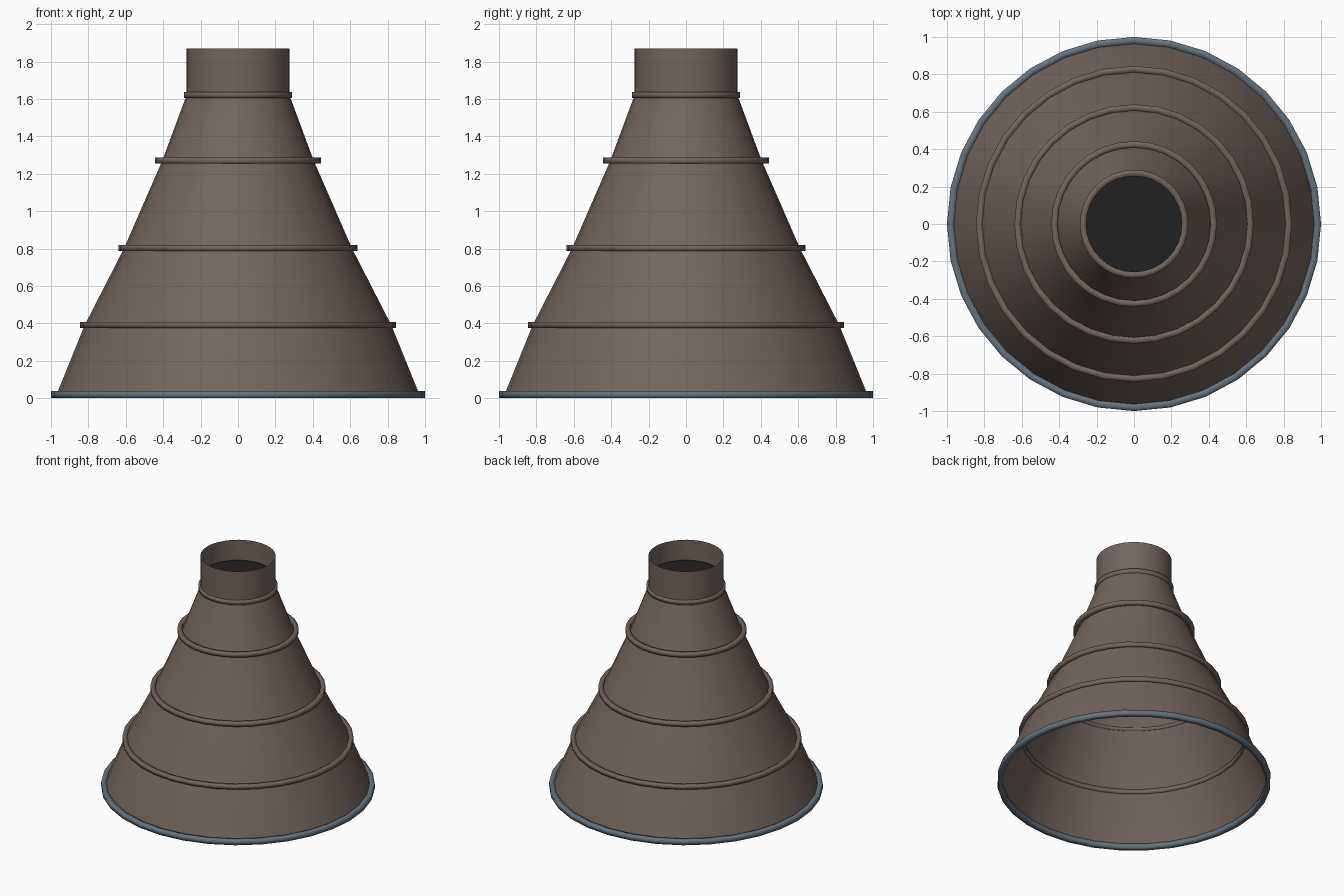
import bpy
import math

SIDES = 32

cube = bpy.data.objects.get("Cube")
if cube:
    bpy.data.objects.remove(cube, do_unlink=True)


def material(name, colour):
    mat = bpy.data.materials.new(name)
    mat.use_nodes = True
    mat.diffuse_color = (*colour, 1)
    mat.node_tree.nodes["Principled BSDF"].inputs["Base Color"].default_value = (*colour, 1)
    return mat


brown = material("warm brown metal", (0.17, 0.13, 0.11))
steel = material("blue grey steel", (0.13, 0.17, 0.21))
black = material("soot black", (0.015, 0.015, 0.015))


def lathe(name, profile, mat, closed=False, sharp=None):
    """Spin a (radius, height) profile around the z axis."""
    verts = [(r * math.cos(a), r * math.sin(a), z)
             for r, z in profile
             for a in (math.tau * i / SIDES for i in range(SIDES))]
    rows = len(profile)
    faces = []
    for j in range(rows if closed else rows - 1):
        k = (j + 1) % rows
        for i in range(SIDES):
            n = (i + 1) % SIDES
            faces.append((j * SIDES + i, j * SIDES + n, k * SIDES + n, k * SIDES + i))
    mesh = bpy.data.meshes.new(name)
    mesh.from_pydata(verts, [], faces)
    mesh.materials.append(mat)
    mesh.shade_smooth()
    if sharp:
        mesh.set_sharp_from_angle(angle=math.radians(sharp))
    obj = bpy.data.objects.new(name, mesh)
    bpy.context.collection.objects.link(obj)
    return obj


def band(name, inner, outer, bottom, top, mat):
    """Square-section hoop with softly shaded edges."""
    return lathe(name, [(inner, bottom), (outer, bottom), (outer, top), (inner, top)],
                 mat, closed=True)


# Open flared bell and its straight throat
lathe("bell_shell", [(0.97, 0.02), (0.82, 0.39), (0.61, 0.8), (0.405, 1.27), (0.275, 1.62)],
      brown, sharp=30)
lathe("throat_tube", [(0.275, 1.62), (0.275, 1.87)], brown)

# Stiffening hoops
for i, (radius, z) in enumerate([(0.845, 0.392), (0.64, 0.803), (0.443, 1.27), (0.29, 1.622)]):
    band(f"stiffening_hoop_{i + 1}", radius - 0.034, radius, z - 0.016, z + 0.016, brown)

# Exit rim
band("exit_rim", 0.963, 1.0, 0.0, 0.038, steel)

# Dark plate inside the throat
bpy.ops.mesh.primitive_cylinder_add(vertices=SIDES, radius=0.258, depth=0.008,
                                    location=(0, 0, 1.71))
plate = bpy.context.object
plate.name = "throat_plate"
plate.data.materials.append(black)
